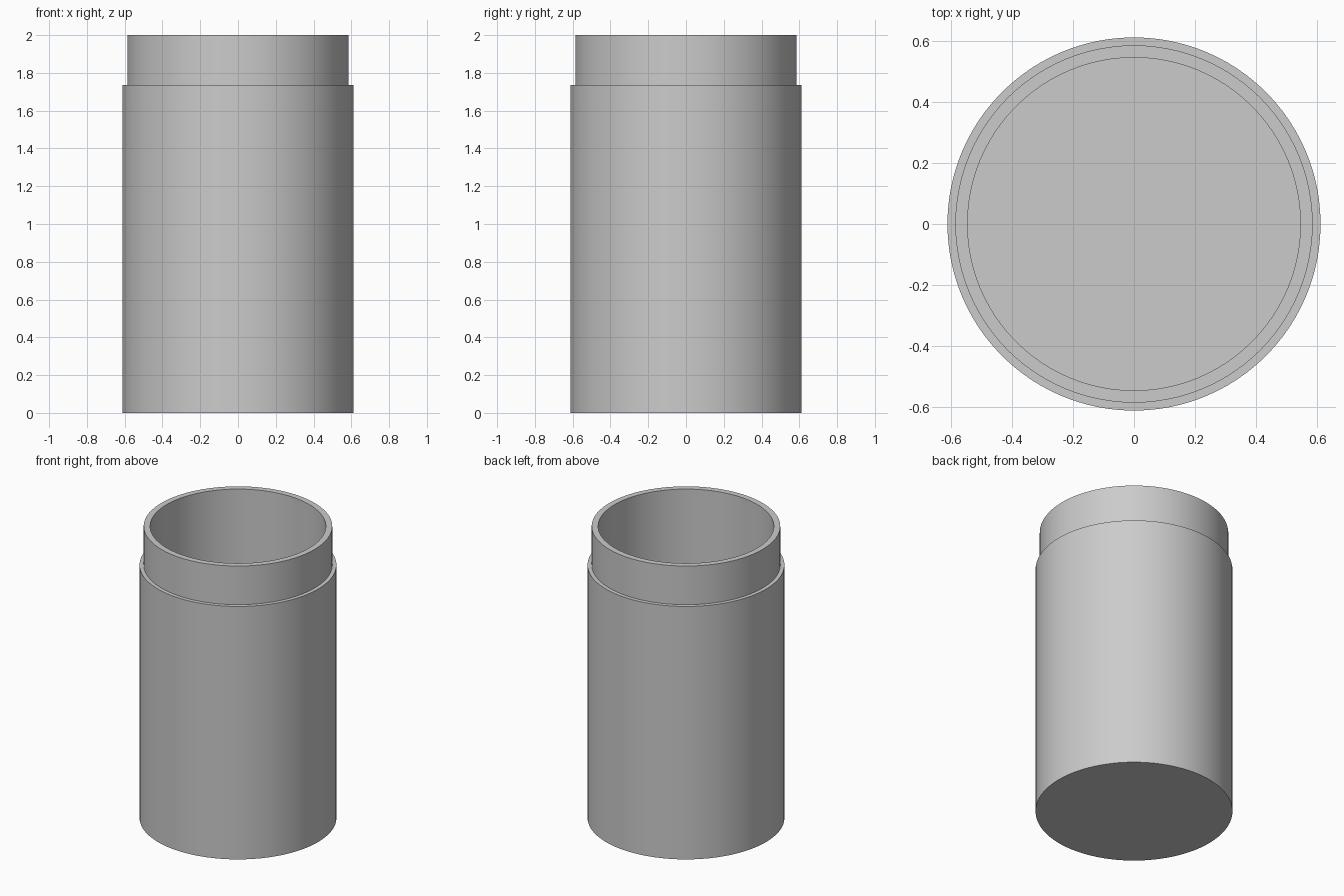
import bpy
import bmesh
import math
from mathutils import Matrix

cube = bpy.data.objects.get("Cube")
if cube:
    bpy.data.objects.remove(cube, do_unlink=True)

SEGMENTS = 96
BODY_RADIUS = 0.612
NECK_RADIUS = 0.586
BORE_RADIUS = 0.546
SHOULDER = 1.735
TOP = 2.0
FLOOR = 0.06

grey = bpy.data.materials.new("plain grey")
grey.use_nodes = True
colour = (0.6, 0.6, 0.6, 1)
grey.diffuse_color = colour
grey.node_tree.nodes["Principled BSDF"].inputs["Base Color"].default_value = colour


def lathe(name, profile):
    """Spin a radius/height profile about z into a closed solid."""
    bm = bmesh.new()
    verts = [bm.verts.new((r, 0, z)) for r, z in profile]
    edges = [bm.edges.new(pair) for pair in zip(verts, verts[1:])]
    bmesh.ops.spin(bm, geom=verts + edges, cent=(0, 0, 0), axis=(0, 0, 1),
                   angle=math.tau, steps=SEGMENTS, use_merge=True)
    bmesh.ops.remove_doubles(bm, verts=bm.verts, dist=0.0001)
    bmesh.ops.recalc_face_normals(bm, faces=bm.faces)
    mesh = bpy.data.meshes.new(name)
    bm.to_mesh(mesh)
    bm.free()
    mesh.materials.append(grey)
    obj = bpy.data.objects.new(name, mesh)
    bpy.context.collection.objects.link(obj)
    bpy.ops.object.select_all(action='DESELECT')
    obj.select_set(True)
    bpy.context.view_layer.objects.active = obj
    bpy.ops.object.shade_smooth_by_angle(angle=math.radians(30))
    return obj


# Open canister: base, outer wall, shoulder step, neck, rim, bore and floor
lathe("canister", [
    (0, 0),
    (BODY_RADIUS, 0),
    (BODY_RADIUS, SHOULDER),
    (NECK_RADIUS, SHOULDER),
    (NECK_RADIUS, TOP),
    (BORE_RADIUS, TOP),
    (BORE_RADIUS, FLOOR),
    (0, FLOOR),
])
